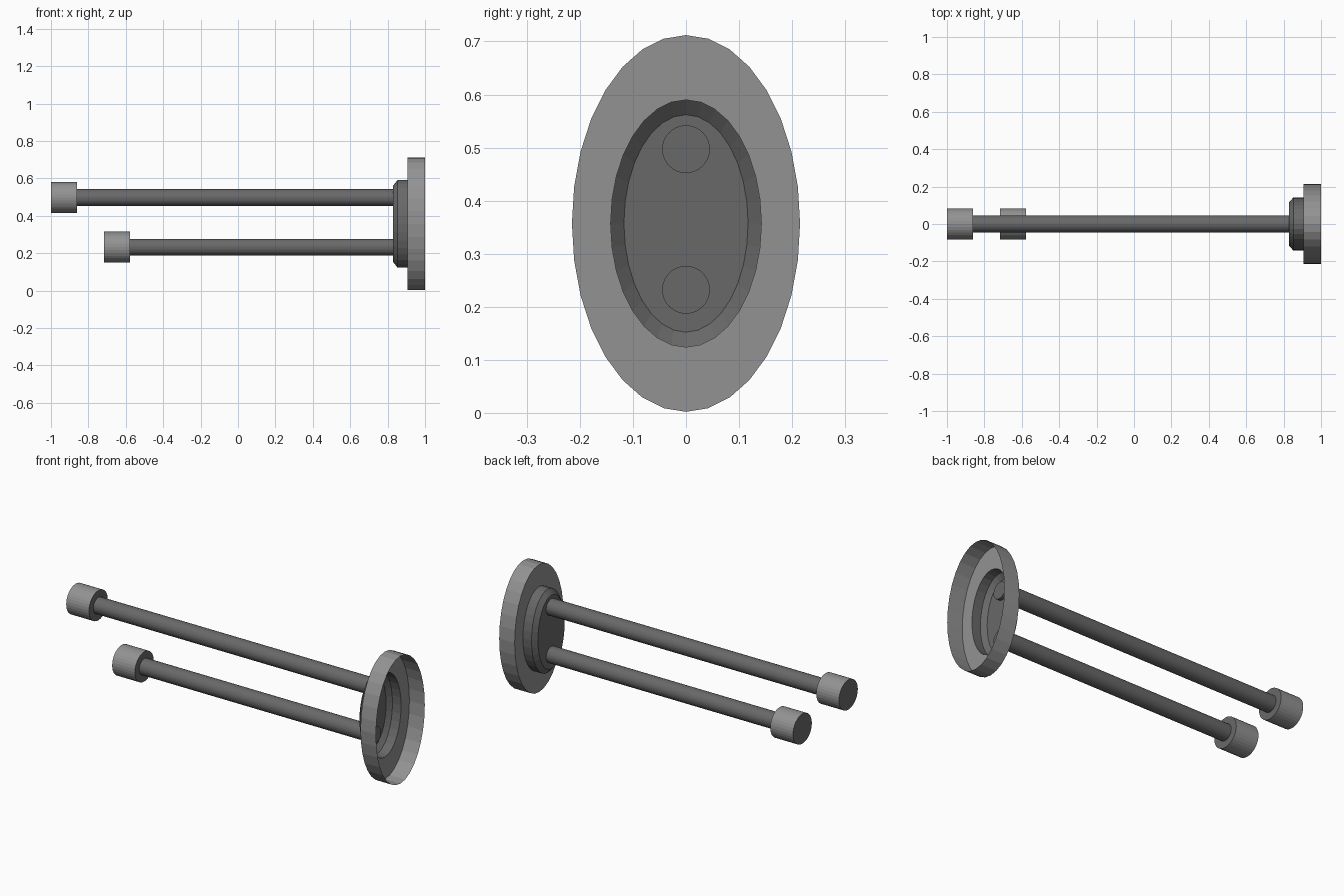
import bpy, math

if "Cube" in bpy.data.objects:
    bpy.data.objects.remove(bpy.data.objects["Cube"])

def material(name, v):
    m = bpy.data.materials.new(name)
    m.diffuse_color = (v, v, v, 1)
    m.use_nodes = True
    m.node_tree.nodes["Principled BSDF"].inputs["Base Color"].default_value = m.diffuse_color
    return m

LIGHT = material("light grey", 0.29)
DARK = material("dark grey", 0.14)

def loft(name, rings, zc, sides, seg_mats, cap_start, cap_end):
    """Skin elliptical rings (x, half_y, half_z) along the x axis."""
    verts, faces, mats = [], [], []
    for x, ry, rz in rings:
        for k in range(sides):
            a = 2 * math.pi * k / sides
            verts.append((x, ry * math.sin(a), zc + rz * math.cos(a)))
    for i, m in enumerate(seg_mats):
        for k in range(sides):
            n = (k + 1) % sides
            a, b = i * sides, (i + 1) * sides
            faces.append((a + k, b + k, b + n, a + n))
            mats.append(m)
    if cap_start:
        faces.append(tuple(range(sides)))
        mats.append(1)
    if cap_end:
        last = (len(rings) - 1) * sides
        faces.append(tuple(last + k for k in reversed(range(sides))))
        mats.append(1)
    me = bpy.data.meshes.new(name)
    me.from_pydata(verts, [], faces)
    me.materials.append(LIGHT)
    me.materials.append(DARK)
    for p, m in zip(me.polygons, mats):
        p.material_index = m
    ob = bpy.data.objects.new(name, me)
    bpy.context.collection.objects.link(ob)
    return ob

# open oval dish: light rim and flange, dark recessed cup
loft("oval_dish",
     [(0.83, 0.117, 0.205), (0.852, 0.142, 0.233), (0.905, 0.142, 0.233),
      (0.905, 0.215, 0.355), (1.0, 0.215, 0.355)],
     0.357, 32, [1, 1, 0, 0], True, False)

# two rods, each with a light-sided end knob
for label, z, x0 in (("upper", 0.497, -1.0), ("lower", 0.232, -0.717)):
    loft(label + "_rod", [(x0 + 0.13, 0.045, 0.045), (0.85, 0.045, 0.045)],
         z, 32, [1], True, True)
    loft(label + "_knob", [(x0, 0.083, 0.083), (x0 + 0.14, 0.083, 0.083)],
         z, 32, [0], True, True)
